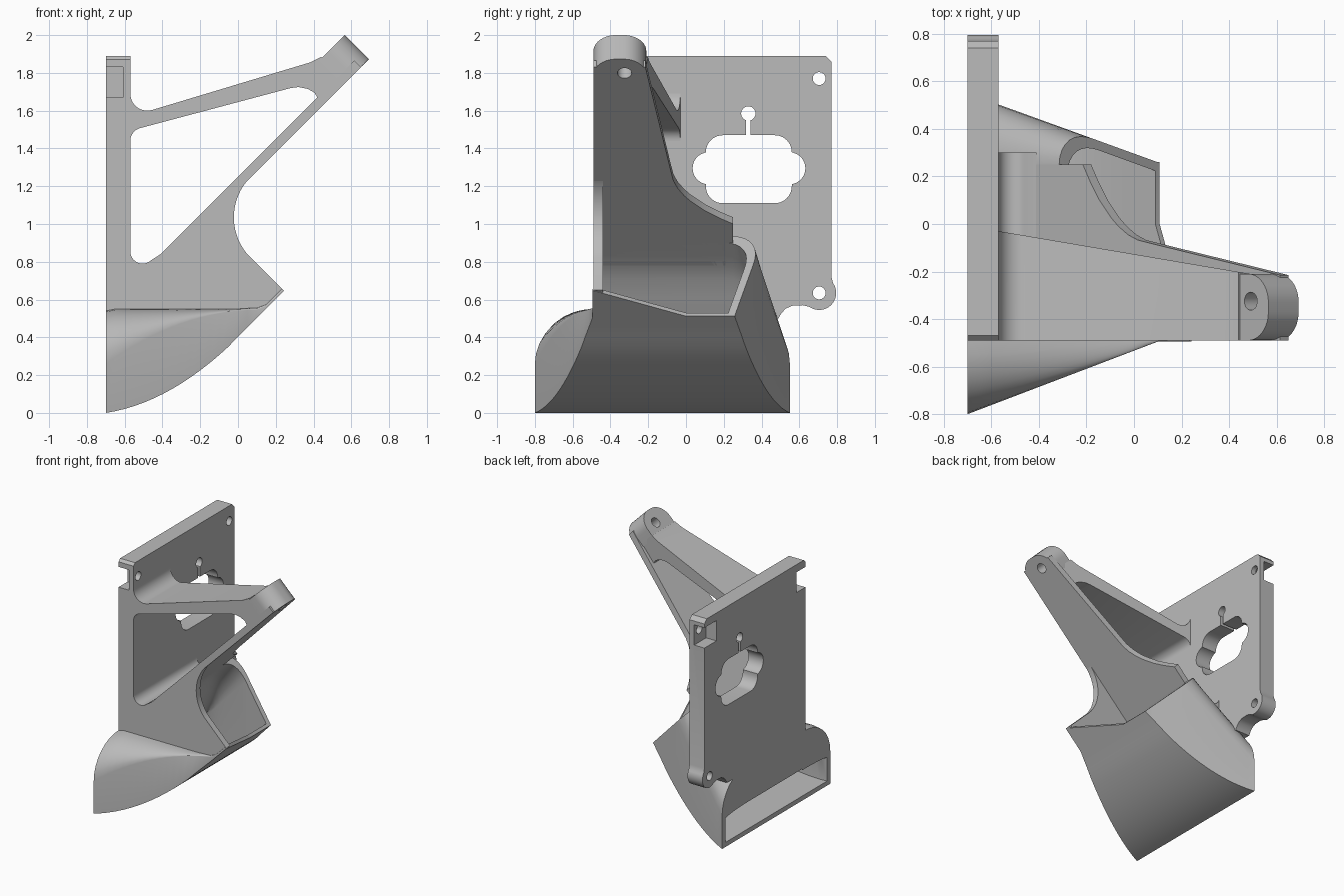
import bpy, bmesh
from math import sin, cos, pi, radians, sqrt
from mathutils import Vector

if "Cube" in bpy.data.objects:
    bpy.data.objects.remove(bpy.data.objects["Cube"])

grey = bpy.data.materials.new("plain_grey")
grey.use_nodes = True
COLOUR = (0.5, 0.5, 0.5, 1)
grey.diffuse_color = COLOUR
grey.node_tree.nodes["Principled BSDF"].inputs["Base Color"].default_value = COLOUR

# Ways to place a flat outline (a, b) with depth d
R2 = sqrt(0.5)


def side_on(a, b, d):        # outline in x, z with depth along y
    return Vector((a, d, b))


def face_on(a, b, d):        # outline in y, z with depth along x
    return Vector((d, a, b))


def on_strut(a, b, d):       # outline along the 45 degree strut and y
    return Vector(((a - d) * R2, b, 1.18 + (a + d) * R2))


def skin(name, rings):
    """Join matching rings of points into a closed solid."""
    bm = bmesh.new()
    loops = [[bm.verts.new(p) for p in ring] for ring in rings]
    n = len(loops[0])
    for lo, hi in zip(loops, loops[1:]):
        for i in range(n):
            j = (i + 1) % n
            bm.faces.new((lo[i], lo[j], hi[j], hi[i]))
    bm.faces.new(loops[0][::-1])
    bm.faces.new(loops[-1])
    bmesh.ops.recalc_face_normals(bm, faces=bm.faces)
    mesh = bpy.data.meshes.new(name)
    bm.to_mesh(mesh)
    bm.free()
    mesh.materials.append(grey)
    obj = bpy.data.objects.new(name, mesh)
    bpy.context.collection.objects.link(obj)
    return obj


def prism(name, pts, d0, d1, place):
    far = d1 if callable(d1) else (lambda a, b: d1)
    return skin(name, [[place(a, b, d0) for a, b in pts],
                       [place(a, b, far(a, b)) for a, b in pts]])


def arc(cx, cy, r, start, end, n=10):
    return [(cx + r * cos(radians(start + (end - start) * i / n)),
             cy + r * sin(radians(start + (end - start) * i / n))) for i in range(n + 1)]


def circle(cx, cy, r, n=28):
    return arc(cx, cy, r, 0, 360 - 360 / n, n - 1)


def box(a0, a1, b0, b1, r=0):
    if not r:
        return [(a0, b0), (a1, b0), (a1, b1), (a0, b1)]
    return (arc(a1 - r, b1 - r, r, 0, 90) + arc(a0 + r, b1 - r, r, 90, 180)
            + arc(a0 + r, b0 + r, r, 180, 270) + arc(a1 - r, b0 + r, r, 270, 360))


def activate(obj):
    bpy.ops.object.select_all(action="DESELECT")
    obj.select_set(True)
    bpy.context.view_layer.objects.active = obj


def cut(obj, cutter):
    cutter.hide_render = True
    mod = obj.modifiers.new("cut", "BOOLEAN")
    mod.operation, mod.solver, mod.object = "DIFFERENCE", "EXACT", cutter
    activate(obj)
    bpy.ops.object.modifier_apply(modifier=mod.name)
    bpy.data.objects.remove(cutter)


parts = []

# Mounting plate with chamfered top, screw lug and a hollow corner at the foot
outline = [(-0.49, 0.5), (0.49, 0.5), (0.5, 0.52), (0.525, 0.55), (0.56, 0.567), (0.62, 0.57)]
outline += arc(0.705, 0.635, 0.09, 235, 395, 16)
outline += [(0.77, 0.72), (0.77, 1.86), (0.74, 1.89), (-0.47, 1.89), (-0.49, 1.87)]
plate = prism("mounting_plate", outline, -0.7, -0.57, face_on)
openings = [box(0.105, 0.56, 1.11, 1.47, 0.09),
            circle(0.12, 1.295, 0.085), circle(0.547, 1.295, 0.085),
            box(0.318, 0.342, 1.44, 1.57), circle(0.33, 1.585, 0.038),
            circle(0.705, 1.77, 0.034), circle(0.705, 0.635, 0.034),
            circle(-0.43, 1.77, 0.034)]
for shape in openings:
    cut(plate, prism("cutter", shape, -0.9, -0.4, face_on))
for y0, y1 in ((-0.6, -0.38), (0.62, 0.9)):
    cut(plate, prism("cutter", box(y0, y1, 1.67, 1.83), -0.9, -0.61, face_on))
parts.append(plate)


# Flared air duct: cross-sections along x, swept floor, rounded shoulders
def floor_z(x):
    s = x + 0.7
    return 0.404 + x if s > 0.7 else max(0, 0.15 * s + 0.6 * s * s)


def inner_roof(x):
    if x > -0.43:
        return x + 1.18
    if x > -0.57:
        return 0.48 + (x + 0.57) * 1.93
    return 0.25 + max(0, x + 0.7) * 1.77


def section(x, wall):
    t = min(1, max(0, (x + 0.7) / 0.8))
    front, back = -0.8 + 0.305 * t + wall, 0.55 - 0.29 * t - wall
    front_in, back_in = -0.49 + wall, 0.25 - wall
    roof = inner_roof(x) if wall else x + 1.25
    low = floor_z(x) + wall * 0.9
    fs = max(min(0.26 + 0.285 * t * (2 - t) - wall, roof - 0.03), low + 0.01)
    ft = max(min(0.55 - wall, roof - 0.01), fs + 0.01)
    bs = max(min(0.26 + 0.8 * t - wall, roof - 0.03), low + 0.01)
    steps = [i * pi / 16 for i in range(9)]
    ring = [(front, low)]
    ring += [(front_in + (front - front_in) * cos(a), fs + (ft - fs) * sin(a)) for a in steps]
    ring += [(front_in, roof)]
    ring += [(back_in + (back - back_in) * cos(a), bs + (roof - bs) * sin(a))
             for a in reversed(steps)]
    ring += [(back, low)]
    return [Vector((x, y, z)) for y, z in ring]


stations = [-0.7 + 0.05 * i for i in range(21)]
duct = skin("air_duct", [section(x, 0) for x in stations])
cut(duct, skin("cutter", [section(x, 0.04) for x in [-0.75] + stations + [0.36]]))
mouth = []
for y, p in ((-1, 0.89), (-0.49, 0.89), (0, 0.62), (1, 0.62)):
    h = p / 2
    mouth.append([Vector((h + a, y, h + b)) for a, b in ((-2, 2), (2, -2), (4, 0), (0, 4))])
cut(duct, skin("cutter", mouth))
parts.append(duct)

# Front wall of the duct mouth with its round cut-back
wall = [(-0.6, 0.5), (0.1, 0.505), (0.24, 0.65)]
wall += arc(0.28, 1.035, 0.302, 225, 135, 16) + [(0.05, 1.26), (-0.6, 0.61)]
parts.append(prism("duct_front_wall", wall, -0.49, -0.44, side_on))

# Diagonal strut, widening towards the duct
edge = [(0.65, -0.215), (0.10, -0.08), (0.05, -0.067), (0.01, -0.045), (-0.03, -0.01),
        (-0.06, 0.025), (-0.11, 0.1), (-0.15, 0.18), (-0.18, 0.25), (-0.6, 0.25)]
strut = [(-0.85, -0.49), (0.92, -0.49)] + [(x / R2, y) for x, y in edge]
strut = prism("diagonal_strut", strut, 0, 0.05, on_strut)

# Boss at the tip of the strut
boss = [(0.785, -0.21), (0.785, -0.49)]
boss += arc(0.86, -0.37, 0.12, 270, 360) + arc(0.86, -0.33, 0.12, 0, 90)
boss = prism("tip_boss", boss, 0, 0.18, on_strut)
for obj in (strut, boss):
    cut(obj, prism("cutter", circle(0.875, -0.325, 0.038), -0.3, 0.5, on_strut))
parts += [strut, boss]

# Upper brace with fillets at the plate and at the tip
brace = [(-0.6, 1.72), (-0.57, 1.69)] + arc(-0.48, 1.69, 0.09, 180, 287)
brace += [(0.38, 1.855), (0.44, 1.885), (0.54, 1.79), (0.42, 1.67),
          (0.405, 1.695), (0.37, 1.715), (0.32, 1.725), (0.28, 1.72)]
brace += arc(-0.5, 1.44, 0.07, 105, 180) + [(-0.6, 1.42)]
parts.append(prism("upper_brace", brace, -0.49,
                   lambda x, z: -0.03 - 0.17 * (x + 0.57), side_on))

# Fillet where the strut meets the plate
gusset = [(-0.6, 0.61), (-0.6, 0.88), (-0.57, 0.86)] + arc(-0.505, 0.855, 0.065, 180, 315)
gusset += [(-0.41, 0.84), (-0.41, 0.79)]
parts.append(prism("strut_fillet", gusset, -0.49, 0.3, side_on))

for part in parts:
    activate(part)
    bpy.ops.object.shade_smooth_by_angle(angle=radians(28))
